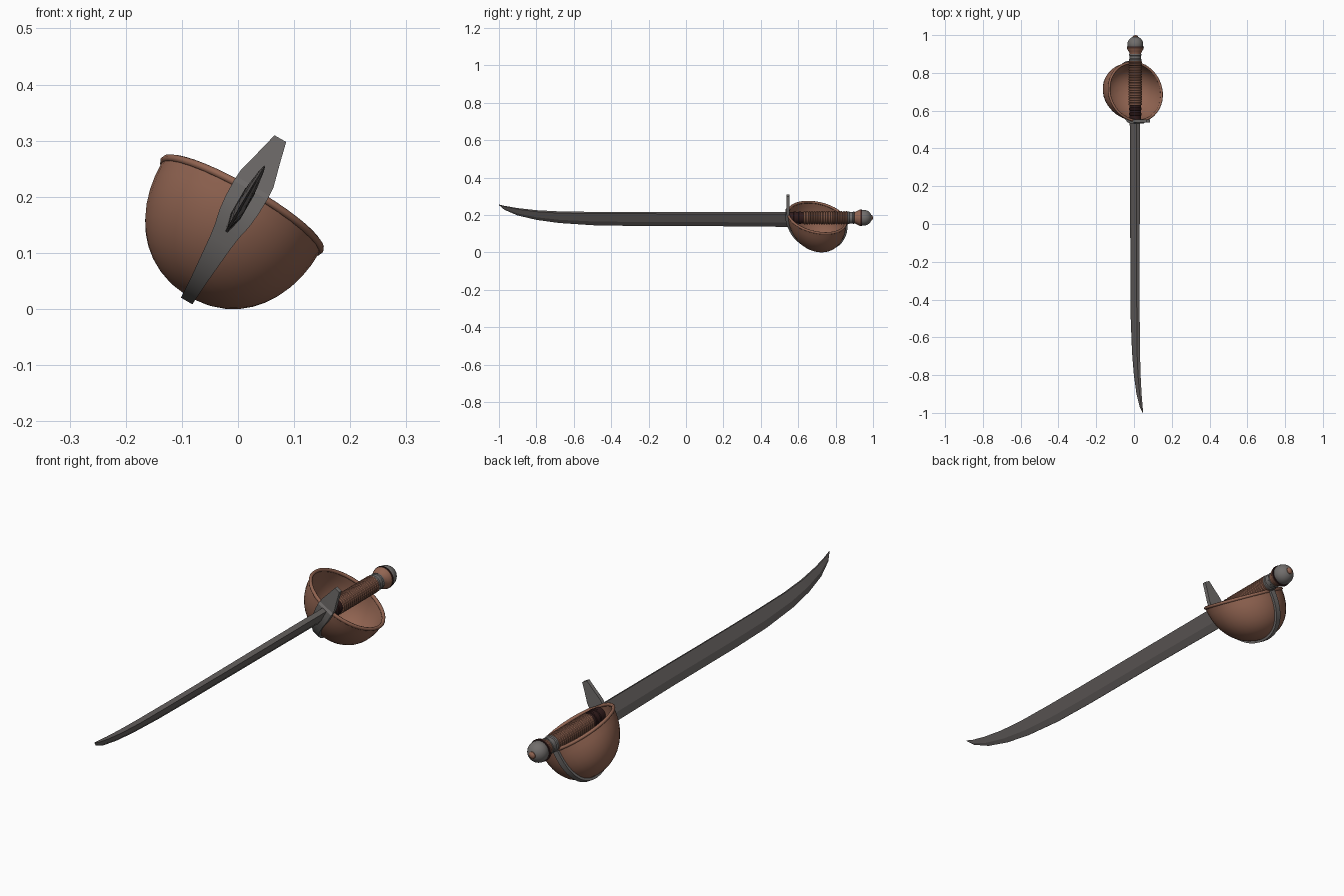
import bpy, math
from mathutils import Matrix, Vector

if "Cube" in bpy.data.objects:
    bpy.data.objects.remove(bpy.data.objects["Cube"])

# Whole weapon is modelled upright (local x = side, z = up) then rolled 30 degrees about y
PLACE = Matrix.Translation((0.007, 0, 0.185)) @ Matrix.Rotation(math.radians(30), 4, 'Y')


def material(name, rgb):
    m = bpy.data.materials.new(name)
    m.diffuse_color = (*rgb, 1)
    m.use_nodes = True
    m.node_tree.nodes["Principled BSDF"].inputs["Base Color"].default_value = m.diffuse_color
    return m


copper = material("copper", (0.285, 0.128, 0.083))
steel = material("steel", (0.165, 0.155, 0.15))
blade_steel = material("blade_steel", (0.135, 0.122, 0.118))
leather = material("dark_leather", (0.03, 0.011, 0.011))


def make(name, verts, faces, mat, angle=35):
    me = bpy.data.meshes.new(name)
    me.from_pydata([PLACE @ Vector(v) for v in verts], [], faces)
    me.materials.append(mat)
    ob = bpy.data.objects.new(name, me)
    bpy.context.collection.objects.link(ob)
    bpy.ops.object.select_all(action='DESELECT')
    ob.select_set(True)
    bpy.context.view_layer.objects.active = ob
    bpy.ops.object.mode_set(mode='EDIT')
    bpy.ops.mesh.select_all(action='SELECT')
    bpy.ops.mesh.remove_doubles(threshold=0.00005)
    bpy.ops.mesh.normals_make_consistent(inside=False)
    bpy.ops.object.mode_set(mode='OBJECT')
    bpy.ops.object.shade_smooth_by_angle(angle=math.radians(angle))
    return ob


def loft(name, rings, mat, angle=35, closed=False):
    """Skin a list of equal closed rings, capped unless the loft loops round."""
    n, k = len(rings[0]), len(rings)
    verts = [p for r in rings for p in r]
    faces = []
    for i in range(k if closed else k - 1):
        a, b = i * n, (i + 1) % k * n
        faces += [(a + j, a + (j + 1) % n, b + (j + 1) % n, b + j) for j in range(n)]
    if not closed:
        faces += [tuple(range(n)), tuple(range((k - 1) * n, k * n))]
    return make(name, verts, faces, mat, angle)


def lathe(name, profile, mat, seg=24):
    """Turn (y, radius) points round the grip axis."""
    rings = [[(r * math.cos(2 * math.pi * j / seg), y, r * math.sin(2 * math.pi * j / seg))
              for j in range(seg)] for y, r in profile]
    return loft(name, rings, mat)


def interp(table, x):
    for (x0, *a), (x1, *b) in zip(table, table[1:]):
        if x <= x1:
            t = max(0, (x - x0) / (x1 - x0))
            return [p + (q - p) * t for p, q in zip(a, b)]
    return list(table[-1][1:])


# Blade: y, edge height, spine height, half thickness
stations = [(-1.0, 0.078, 0.081, 0.001), (-0.97, 0.049, 0.071, 0.004), (-0.9, 0.015, 0.056, 0.006),
            (-0.8, -0.012, 0.042, 0.008), (-0.68, -0.031, 0.034, 0.009), (-0.5, -0.045, 0.031, 0.009),
            (-0.3, -0.049, 0.030, 0.009), (0.1, -0.050, 0.030, 0.010), (0.55, -0.055, 0.030, 0.010)]
rings = []
for y, lo, hi, t in stations:
    mid = lo + (hi - lo) * 0.36
    rings.append([(-t, y, hi), (t, y, hi), (t, y, mid), (t * 0.25, y, lo), (-t * 0.25, y, lo), (-t, y, mid)])
loft("blade", rings, blade_steel, 12)

# Cup guard: half bowl whose rim slopes down towards the pommel
CY, RX, RY, D, TILT = 0.70, 0.162, 0.156, 0.185, 0.03


def bowl_point(theta, phi, grow=0.0):
    c, s = abs(math.cos(phi)) ** 0.92, math.sin(phi) ** 0.92
    return Vector(((RX + grow) * c * math.sin(theta), CY - (RY + grow) * c * math.cos(theta),
                   -(D + grow) * s + TILT * c * math.cos(theta)))


SEG, ROWS = 32, 12
inner_outer = []
for grow, order in ((0.0, range(ROWS)), (-0.006, reversed(range(ROWS)))):
    inner_outer += [[bowl_point(2 * math.pi * j / SEG, math.pi / 2 * (1 - i / (ROWS - 1)) * 0.999, grow)
                     for j in range(SEG)] for i in order]
loft("cup_guard", inner_outer, copper, 40)

# Rolled rim of the cup
rim = []
for j in range(40):
    th = 2 * math.pi * j / 40
    base, out = bowl_point(th, 0, -0.002), Vector((math.sin(th), -math.cos(th), 0))
    rim.append([base + out * 0.007 * math.cos(a * math.pi / 4) + Vector((0, 0, 0.007 * math.sin(a * math.pi / 4)))
                for a in range(8)])
loft("cup_rim", rim, copper, 50, closed=True)

# Crossguard that runs down into a strap round the outside of the cup
widths = [(-0.2, 0.011), (-0.15, 0.0145), (-0.06, 0.023), (-0.02, 0.032), (0.02, 0.035),
          (0.055, 0.033), (0.1, 0.021), (0.137, 0.012)]
path = [(0.545, z) for z in (0.137, 0.12, 0.1, 0.078, 0.055, 0.038)]
hw = [interp(widths, z)[0] for y, z in path]
for i in range(25):
    phi = math.pi * i / 24
    p = bowl_point(0, phi, 0.004) if phi <= math.pi / 2 else bowl_point(math.pi, math.pi - phi, 0.004)
    path.append((p.y, p.z))
    hw.append(interp(widths, p.z)[0] if phi < math.pi / 2 else 0.012)
rings = []
for i, (y, z) in enumerate(path):
    a, b = path[max(i - 1, 0)], path[min(i + 1, len(path) - 1)]
    d = Vector((0, b[0] - a[0], b[1] - a[1])).normalized()
    n = Vector((0, d.z, -d.y))
    t = 0.008 if i < 9 else 0.005
    p, w = Vector((0, y, z)), Vector((hw[i], 0, 0))
    rings.append([p - w - n * t, p + w - n * t, p + w + n * t, p - w + n * t])
loft("crossguard_strap", rings, steel, 30)

# Dark leather at the front of the grip, with two raised bands
lathe("grip_front", [(0.545, 0.030), (0.575, 0.031), (0.577, 0.034), (0.587, 0.034), (0.589, 0.031),
                     (0.602, 0.031), (0.604, 0.034), (0.614, 0.034), (0.616, 0.031), (0.635, 0.031)], leather)

# Wire-wound grip
COILS, Y0, Y1 = 18, 0.628, 0.864
step = (Y1 - Y0) / COILS
profile = []
for i in range(COILS):
    y = Y0 + i * step
    profile += [(y, 0.030), (y + step * 0.25, 0.035), (y + step * 0.75, 0.035)]
lathe("grip_coils", profile + [(Y1, 0.030)], copper)

# Collar, pommel base, dark groove, pommel ball and end nub
lathe("grip_collar", [(0.860, 0.030), (0.863, 0.034), (0.872, 0.034), (0.875, 0.030), (0.890, 0.030),
                      (0.893, 0.033), (0.899, 0.033), (0.902, 0.028)], steel)
lathe("pommel_base", [(0.898, 0.030), (0.905, 0.031), (0.915, 0.036), (0.924, 0.042), (0.932, 0.044),
                      (0.936, 0.042)], copper)
lathe("pommel_groove", [(0.934, 0.045), (0.940, 0.045)], leather)
ball = [(0.951 + 0.042 * math.sin(a), 0.042 * math.cos(a)) for a in
        [math.radians(-20 + 10 * i) for i in range(11)]]
lathe("pommel_ball", ball, steel)
lathe("pommel_nub", [(0.985, 0.015), (0.993, 0.014), (0.998, 0.009), (1.0, 0.003)], copper)
